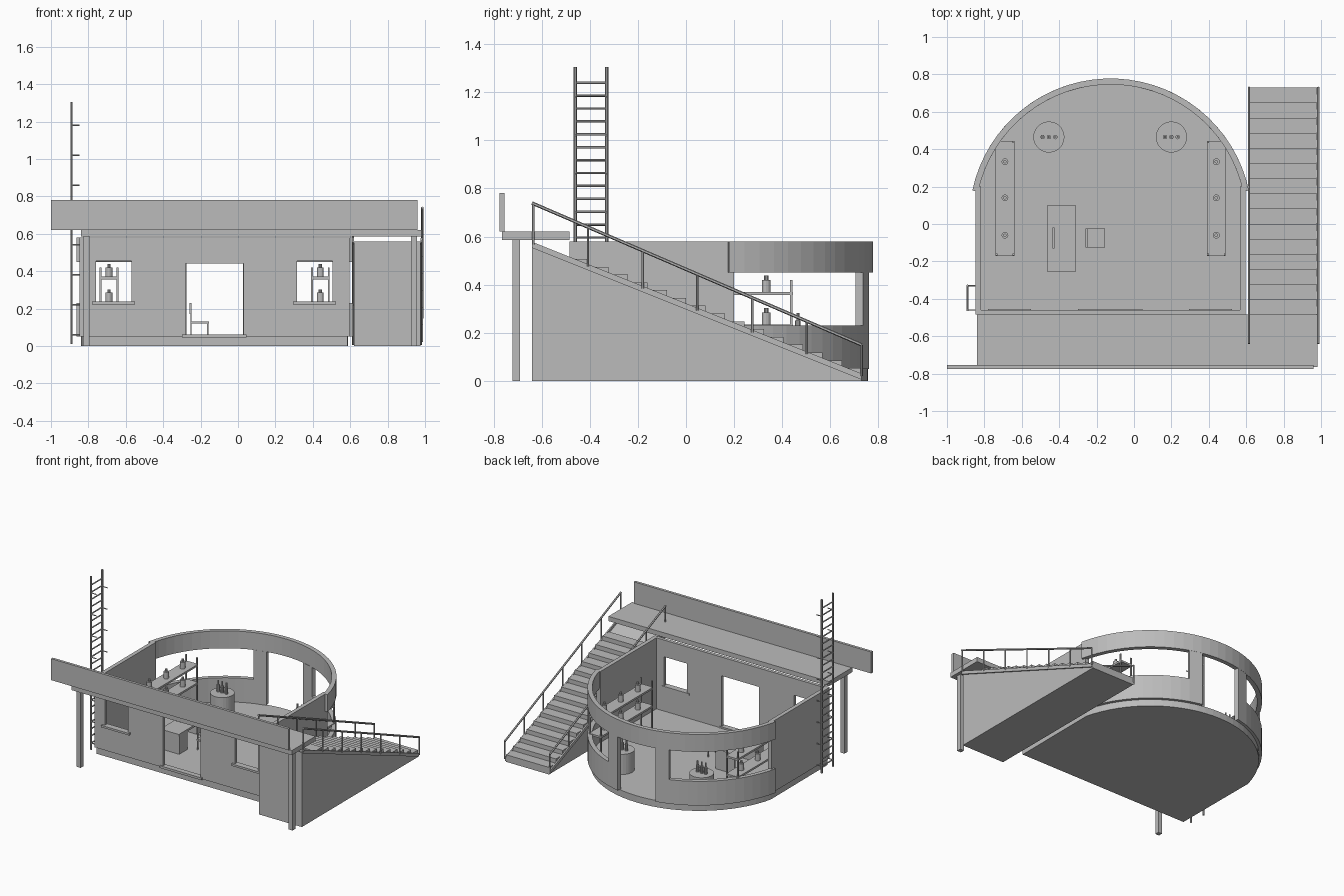
import bpy, bmesh, math
from mathutils import Vector

if "Cube" in bpy.data.objects:
    bpy.data.objects.remove(bpy.data.objects["Cube"])

grey = bpy.data.materials.new("plain grey")
grey.use_nodes = True
COL = (0.5, 0.5, 0.5, 1)
grey.diffuse_color = COL
grey.node_tree.nodes["Principled BSDF"].inputs["Base Color"].default_value = COL


def finish(name, bm):
    bmesh.ops.recalc_face_normals(bm, faces=bm.faces)
    me = bpy.data.meshes.new(name)
    bm.to_mesh(me)
    bm.free()
    me.materials.append(grey)
    ob = bpy.data.objects.new(name, me)
    bpy.context.collection.objects.link(ob)
    return ob


def add_box(bm, x, y, z):
    vs = bmesh.ops.create_cube(bm, size=1)["verts"]
    for v in vs:
        v.co = Vector([(r[0] + r[1]) / 2 + c * (r[1] - r[0]) for c, r in zip(v.co, (x, y, z))])


def boxes(name, *parts):
    bm = bmesh.new()
    for p in parts:
        add_box(bm, *p)
    return finish(name, bm)


def add_rod(bm, a, b, r, n=6):
    a, b = Vector(a), Vector(b)
    d = b - a
    vs = bmesh.ops.create_cone(bm, cap_ends=True, segments=n, radius1=r, radius2=r, depth=d.length)["verts"]
    q = d.to_track_quat("Z", "Y")
    for v in vs:
        v.co = q @ v.co + (a + b) / 2


def prism(name, pts, place, depth):
    # Extrude an outline; place(u, v, w) maps it into the model
    bm = bmesh.new()
    low = [bm.verts.new(place(u, v, depth[0])) for u, v in pts]
    top = [bm.verts.new(place(u, v, depth[1])) for u, v in pts]
    bm.faces.new(low)
    bm.faces.new(top)
    for i in range(len(pts)):
        j = (i + 1) % len(pts)
        bm.faces.new((low[i], low[j], top[j], top[i]))
    return finish(name, bm)


CX, CY, R_OUT, R_IN = -0.125, 0.022, 0.756, 0.724
FLOOR, TOP = 0.05, 0.58
SILL, HEAD = 0.23, 0.45


def arc(r, a0, a1, n):
    angles = [math.radians(a0 + (a1 - a0) * i / n) for i in range(n + 1)]
    return [(CX + r * math.cos(a), CY + r * math.sin(a)) for a in angles]


def flat(u, v, w):
    return (u, v, w)


def along_x(u, v, w):
    return (w, u, v)


def curved_wall(name, a0, a1, z0, z1):
    n = max(1, round((a1 - a0) / 5))
    prism(name, arc(R_OUT, a0, a1, n) + arc(R_IN, a1, a0, n), flat, (z0, z1))


# Floor slab with a rounded back
prism("floor_slab", [(-0.835, -0.475), (0.585, -0.475)] + arc(0.735, 14, 166, 32), flat, (0, FLOOR))

# Curved back wall: door in the middle and a wide window on each side
curved_wall("upper_wall_band", 12, 168, HEAD, TOP)
for side, a0, a1, d0, d1 in (("left", 12, 70.6, 70.6, 78), ("right", 109.4, 168, 102, 109.4)):
    curved_wall(side + "_lower_wall_band", a0, a1, FLOOR, SILL)
    curved_wall(side + "_door_pier", d0, d1, FLOOR, HEAD)

# Straight side walls
for side, s in (("left", 1), ("right", -1)):
    xs = sorted((CX + s * 0.692, CX + s * 0.722))
    boxes(side + "_side_wall", (xs, (-0.485, 0.2), (FLOOR, TOP)))

# Front wall with two windows and a door
WY = (-0.485, -0.46)
WINDOWS = ((-0.76, -0.57), (0.315, 0.505))
DOOR = (-0.28, 0.03)
edges = [-0.845, *WINDOWS[0], *DOOR, *WINDOWS[1], 0.595]
wall = [((edges[i], edges[i + 1]), WY, (FLOOR, TOP)) for i in range(0, 8, 2)]
for w in WINDOWS:
    wall += [(w, WY, (FLOOR, 0.235)), (w, WY, (0.455, TOP))]
wall.append((DOOR, WY, (0.44, TOP)))
boxes("front_wall", *wall)
for i, w in enumerate(WINDOWS):
    boxes("window_sill_%d" % i, ((w[0] - 0.02, w[1] + 0.02), (-0.5, -0.455), (0.222, 0.237)))
boxes("door_threshold", ((-0.3, 0.045), (-0.495, -0.455), (0.045, 0.062)))

# Canopy, sign board and posts
boxes("canopy", ((-0.84, 0.98), (-0.765, -0.485), (0.585, 0.62)))
boxes("front_board", ((-1, 0.96), (-0.775, -0.755), (0.62, 0.78)))
boxes("canopy_posts", *[((x - 0.016, x + 0.016), (-0.722, -0.69), (0, 0.585)) for x in (-0.81, 0.94)])

# Stair base, treads and stringers
FRONT, BACK, X0, X1 = -0.64, 0.73, 0.61, 0.985


def slope(y):
    return 0.02 + (BACK - y) * 0.4


prism("stair_base", [(FRONT, 0), (BACK, 0), (BACK, slope(BACK) - 0.01), (FRONT, slope(FRONT) - 0.01)],
      along_x, (0.62, 0.975))
pts = [(BACK, slope(BACK) - 0.01)]
for i in range(15):
    y = BACK - i * 0.081
    pts += [(y, slope(y) + 0.033), (y - 0.081, slope(y) + 0.033)]
pts.append((pts[-1][0], slope(pts[-1][0]) - 0.01))
prism("stair_treads", pts, along_x, (0.62, 0.975))
for side, x in (("inner", X0), ("outer", X1 - 0.01)):
    prism(side + "_stringer", [(FRONT, slope(FRONT) - 0.015), (BACK, slope(BACK) - 0.015),
                               (BACK, slope(BACK) + 0.01), (FRONT, slope(FRONT) + 0.01)], along_x, (x, x + 0.01))

# Stair railings
for side, x in (("inner", X0 + 0.005), ("outer", X1)):
    bm = bmesh.new()
    rail = lambda y: 0.15 + (BACK - y) * 0.43
    add_rod(bm, (x, FRONT, rail(FRONT)), (x, BACK, rail(BACK)), 0.007)
    for i in range(7):
        y = FRONT + 0.005 + i * 0.2275
        add_rod(bm, (x, y, slope(y)), (x, y, rail(y)), 0.005)
    finish(side + "_railing", bm)

# Wall ladder with brackets
bm = bmesh.new()
LX, LY = -0.89, (-0.46, -0.33)
for y in LY:
    add_rod(bm, (LX, y, 0.01), (LX, y, 1.305), 0.007)
    for i in range(8):
        add_rod(bm, (LX, y, 0.06 + i * 0.16), (-0.848, y, 0.06 + i * 0.16), 0.004)
for i in range(23):
    z = 0.06 + i * 0.0536
    add_rod(bm, (LX, LY[0], z), (LX, LY[1], z), 0.005)
finish("ladder", bm)

# Shelving with jars
for side, x in (("left", 0.44), ("right", -0.69)):
    parts = [((x - 0.05, x + 0.05), (-0.17, 0.445), (z - 0.014, z)) for z in (0.235, 0.37)]
    for px in (x - 0.045, x + 0.045):
        parts += [((px - 0.005, px + 0.005), (py - 0.005, py + 0.005), (FLOOR, 0.42)) for py in (-0.163, 0.438)]
    boxes(side + "_shelf", *parts)
    bm = bmesh.new()
    for z in (0.235, 0.37):
        for y in (-0.06, 0.14, 0.333):
            add_rod(bm, (x, y, z), (x, y, z + 0.05), 0.018, 12)
            add_rod(bm, (x, y, z + 0.05), (x, y, z + 0.068), 0.009, 10)
    finish(side + "_jars", bm)

# Round tables with bottles
for side, x in (("left", 0.2), ("right", -0.455)):
    bm = bmesh.new()
    add_rod(bm, (x, 0.465, FLOOR), (x, 0.465, 0.2), 0.083, 28)
    finish(side + "_round_table", bm)
    bm = bmesh.new()
    for d in (-0.034, 0, 0.034):
        add_rod(bm, (x + d, 0.465, 0.2), (x + d, 0.465, 0.25), 0.012, 10)
        add_rod(bm, (x + d, 0.465, 0.25), (x + d, 0.465, 0.282), 0.006, 8)
    finish(side + "_bottles", bm)

# Desk with drawers and a screen
DX = (-0.465, -0.31)
boxes("desk", (DX, (-0.255, 0.1), (0.185, 0.2)), (DX, (-0.25, -0.15), (FLOOR, 0.185)),
      (DX, (0.08, 0.095), (FLOOR, 0.185)))
boxes("screen", ((-0.436, -0.426), (-0.13, -0.02), (0.225, 0.29)), ((-0.45, -0.412), (-0.09, -0.06), (0.2, 0.206)),
      ((-0.434, -0.428), (-0.08, -0.07), (0.206, 0.225)))

# Chair
chair = [((-0.255, -0.155), (-0.125, -0.025), (0.12, 0.132)), ((-0.258, -0.248), (-0.125, -0.025), (0.17, 0.23))]
for y in (-0.12, -0.036):
    chair += [((-0.255, -0.248), (y, y + 0.007), (FLOOR, 0.2)), ((-0.166, -0.159), (y, y + 0.007), (FLOOR, 0.12))]
boxes("chair", *chair)
